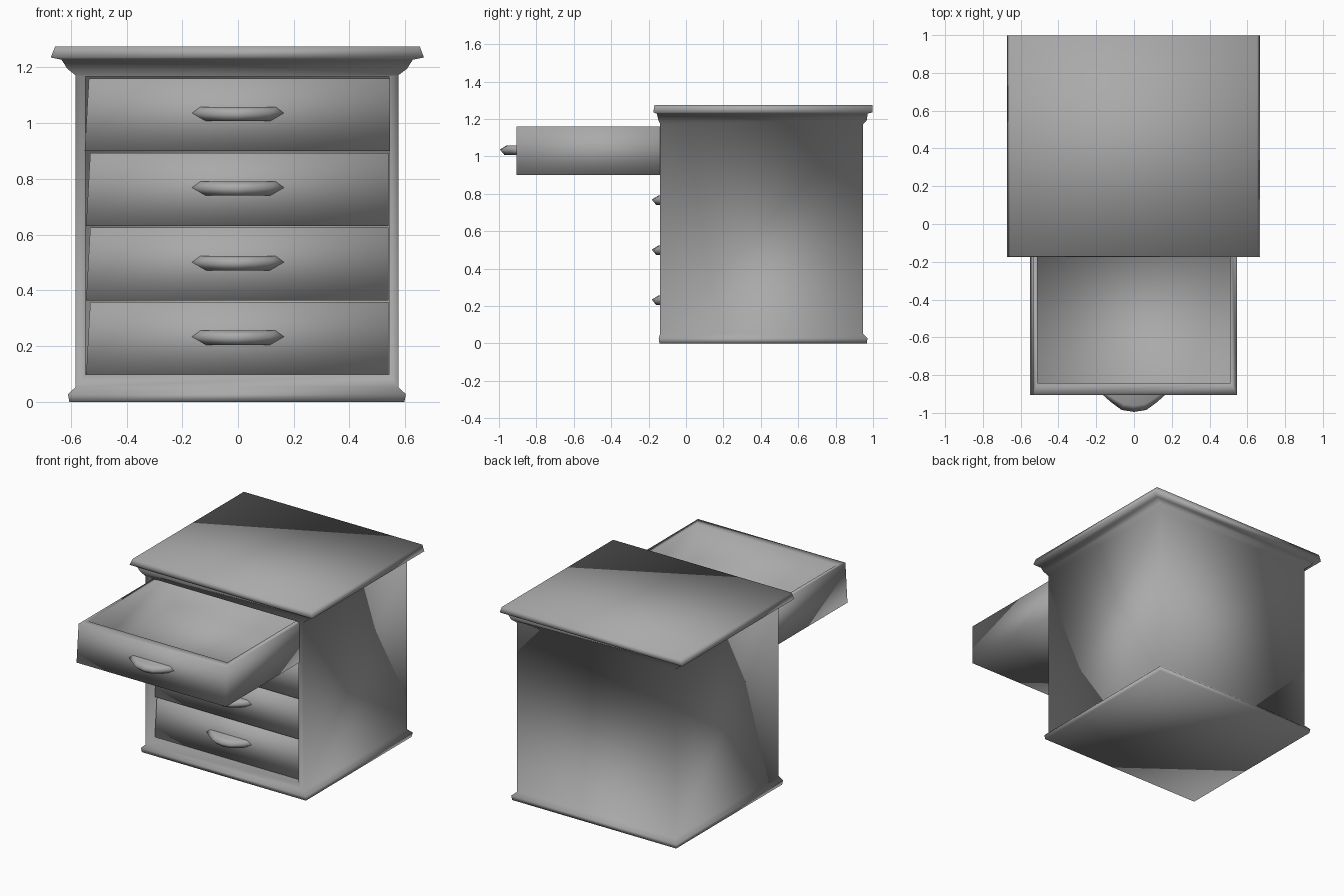
import bpy, bmesh

if "Cube" in bpy.data.objects:
    bpy.data.objects.remove(bpy.data.objects["Cube"])

# dark grey finish shared by every part
finish = bpy.data.materials.new("grey_finish")
finish.diffuse_color = (0.4, 0.4, 0.4, 1.0)
finish.use_nodes = True
finish.node_tree.nodes["Principled BSDF"].inputs["Base Color"].default_value = finish.diffuse_color


def loft(name, rings, recess=None):
    """Skin a list of equal-length closed loops and cap both ends.
    recess = (level, rim loop, back loop) hollows the front face of that level."""
    bm = bmesh.new()

    def add_loop(ring):
        return [bm.verts.new(p) for p in ring]

    def skin(a, b, skip_front=False):
        n = len(a)
        for i in range(1 if skip_front else 0, n):
            j = (i + 1) % n
            bm.faces.new((a[i], a[j], b[j], b[i]))

    loops = [add_loop(r) for r in rings]
    for k, (a, b) in enumerate(zip(loops, loops[1:])):
        skin(a, b, recess is not None and k == recess[0])
    bm.faces.new(loops[0])
    bm.faces.new(loops[-1])
    if recess:
        low, high = loops[recess[0]], loops[recess[0] + 1]
        rim, back = add_loop(recess[1]), add_loop(recess[2])
        skin([low[0], low[1], high[1], high[0]], rim)
        skin(rim, back)
        bm.faces.new(back)
    bmesh.ops.recalc_face_normals(bm, faces=bm.faces)
    for f in bm.faces:
        f.smooth = True
    mesh = bpy.data.meshes.new(name)
    bm.to_mesh(mesh)
    bm.free()
    mesh.materials.append(finish)
    ob = bpy.data.objects.new(name, mesh)
    bpy.context.collection.objects.link(ob)
    return ob


def flat(x0, x1, y0, y1, z):
    return [(x0, y0, z), (x1, y0, z), (x1, y1, z), (x0, y1, z)]


def upright(x0, x1, z0, z1, y):
    return [(x0, y, z0), (x1, y, z0), (x1, y, z1), (x0, y, z1)]


# cabinet: plinth, body, cornice and top in one smooth skin, hollow at the front
loft("cabinet", [
    flat(-0.605, 0.597, -0.142, 0.967, 0.0),
    flat(-0.61, 0.602, -0.146, 0.97, 0.028),
    flat(-0.583, 0.575, -0.138, 0.946, 0.053),
    flat(-0.583, 0.575, -0.138, 0.946, 1.172),
    flat(-0.612, 0.606, -0.148, 0.968, 1.195),
    flat(-0.633, 0.627, -0.156, 0.97, 1.228),
    flat(-0.672, 0.667, -0.175, 0.998, 1.236),
    flat(-0.656, 0.652, -0.168, 0.998, 1.276)],
    recess=(2, upright(-0.547, 0.541, 0.098, 1.168, -0.138),
            upright(-0.547, 0.541, 0.098, 1.168, 0.91)))


def handle(name, y, z):
    rings = []
    for dz, half, reach in ((-0.025, 0.115, 0.066), (0.004, 0.165, 0.09),
                            (0.026, 0.135, 0.055)):
        outline = ((-1, -0.1), (-1, 0), (-0.72, 0.45), (-0.4, 0.88), (0, 1),
                   (0.4, 0.88), (0.72, 0.45), (1, 0), (1, -0.1))
        rings.append([(u * half, y - v * reach, z + dz) for u, v in outline])
    loft(name, rings)


# four drawers (open-topped boxes); the top one is pulled out
for i in range(4):
    pulled = i == 3
    y0 = -0.905 if pulled else -0.093
    y1 = y0 + 0.99
    z0 = 0.097 + 0.2675 * i
    z1 = z0 + 0.261
    x0, x1 = (-0.55, 0.546) if pulled else (-0.545, 0.54)
    loft(f"drawer_{i + 1}", [
        flat(x0, x1, y0, y1, z0),
        flat(x0 + 0.015, x1, y0, y1, z1),
        flat(x0 + 0.04, x1 - 0.034, y0 + 0.063, y1 - 0.035, z1),
        flat(x0 + 0.04, x1 - 0.034, y0 + 0.063, y1 - 0.035, z0 + 0.03)])
    handle(f"drawer_handle_{i + 1}", y0, z0 + 0.133)
